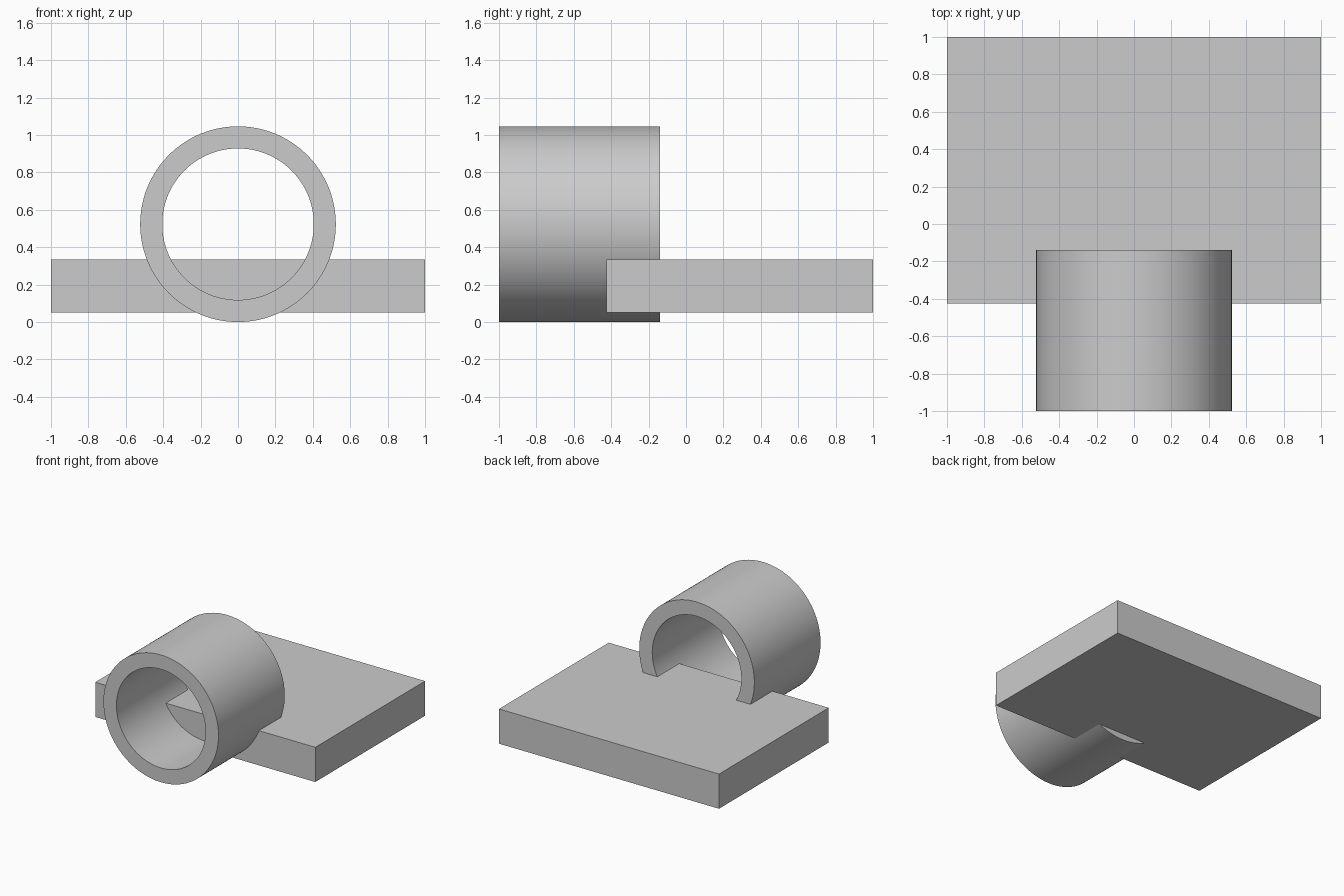
import bpy
import bmesh
import math
from mathutils import Vector

if "Cube" in bpy.data.objects:
    bpy.data.objects.remove(bpy.data.objects["Cube"], do_unlink=True)

# One plain grey for both parts
grey = bpy.data.materials.new("light_grey")
grey.use_nodes = True
colour = (0.6, 0.6, 0.6, 1)
grey.diffuse_color = colour
grey.node_tree.nodes["Principled BSDF"].inputs["Base Color"].default_value = colour


def add_object(name, bm):
    bmesh.ops.recalc_face_normals(bm, faces=bm.faces)
    mesh = bpy.data.meshes.new(name)
    bm.to_mesh(mesh)
    bm.free()
    mesh.materials.append(grey)
    obj = bpy.data.objects.new(name, mesh)
    bpy.context.collection.objects.link(obj)
    return obj


def base_plate(low, high):
    low, high = Vector(low), Vector(high)
    bm = bmesh.new()
    bmesh.ops.create_cube(bm, size=1)
    bmesh.ops.scale(bm, vec=high - low, verts=bm.verts)
    bmesh.ops.translate(bm, vec=(low + high) / 2, verts=bm.verts)
    return add_object("base_plate", bm)


def tube(outer, inner, front, back, steps=128):
    # Wall section turned about the tube's axis, resting on the ground
    bm = bmesh.new()
    section = [(outer, front), (outer, back), (inner, back), (inner, front)]
    verts = [bm.verts.new((r, y, outer)) for r, y in section]
    edges = [bm.edges.new((verts[i], verts[(i + 1) % 4])) for i in range(4)]
    bmesh.ops.spin(bm, geom=verts + edges, cent=(0, 0, outer), axis=(0, 1, 0),
                   angle=math.tau, steps=steps)
    bmesh.ops.remove_doubles(bm, verts=bm.verts, dist=0.0005)
    return add_object("tube", bm)


base_plate((-1, -0.425, 0.05), (1, 1, 0.335))
ring = tube(0.523, 0.405, -1, -0.14)

# Smooth barrel, sharp rims
bpy.ops.object.select_all(action="DESELECT")
ring.select_set(True)
bpy.context.view_layer.objects.active = ring
bpy.ops.object.shade_smooth_by_angle(angle=math.radians(30))
